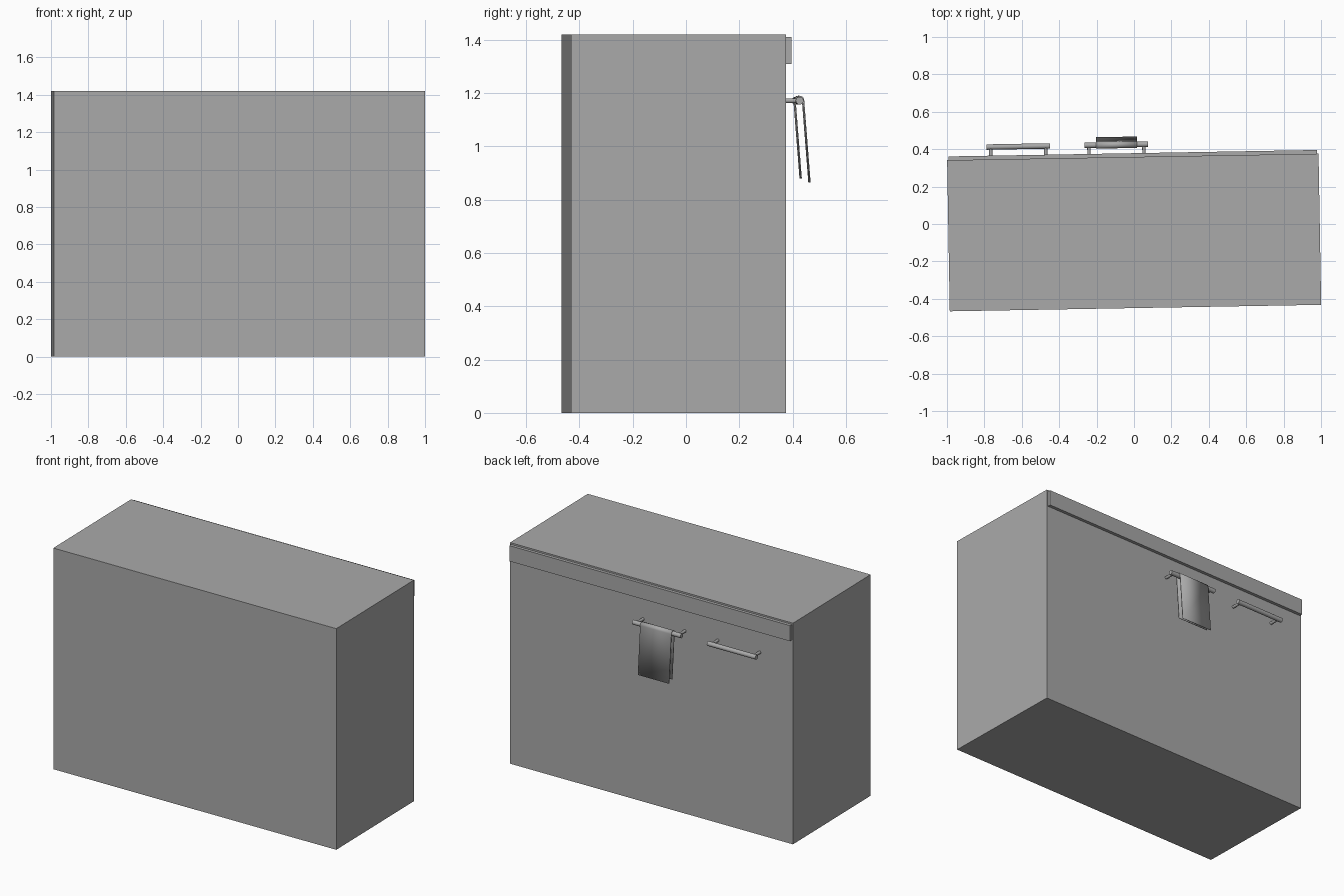
import bpy, bmesh, math
from mathutils import Matrix

cube = bpy.data.objects.get("Cube")
if cube:
    bpy.data.objects.remove(cube, do_unlink=True)

# The whole unit is turned slightly about the vertical axis
TURN = Matrix.Rotation(math.radians(1), 4, 'Z')
WALL = 0.3585   # back plane of the cabinet
BAR_Y, BAR_Z, BAR_R = 0.425, 1.172, 0.0145

grey = bpy.data.materials.new("plain_grey")
grey.use_nodes = True
grey.diffuse_color = (0.4, 0.4, 0.4, 1)
bsdf = grey.node_tree.nodes["Principled BSDF"]
bsdf.inputs["Base Color"].default_value = (0.4, 0.4, 0.4, 1)
bsdf.inputs["Roughness"].default_value = 0.6


def finish(name, bm, smooth=False):
    bm.transform(TURN)
    bmesh.ops.recalc_face_normals(bm, faces=bm.faces)
    mesh = bpy.data.meshes.new(name)
    bm.to_mesh(mesh)
    bm.free()
    mesh.materials.append(grey)
    obj = bpy.data.objects.new(name, mesh)
    bpy.context.collection.objects.link(obj)
    if smooth:
        bpy.ops.object.select_all(action='DESELECT')
        obj.select_set(True)
        bpy.context.view_layer.objects.active = obj
        bpy.ops.object.shade_smooth_by_angle(angle=math.radians(40))
    return obj


def box(name, lo, hi):
    bm = bmesh.new()
    size = [b - a for a, b in zip(lo, hi)]
    mid = [(a + b) / 2 for a, b in zip(lo, hi)]
    bmesh.ops.create_cube(bm, size=1, matrix=Matrix.Translation(mid) @ Matrix.Diagonal((*size, 1)))
    finish(name, bm)


def rod(name, centre, length, radius, axis):
    bm = bmesh.new()
    spin = Matrix.Rotation(math.pi / 2, 4, axis)
    bmesh.ops.create_cone(bm, cap_ends=True, segments=32, radius1=radius, radius2=radius,
                          depth=length, matrix=Matrix.Translation(centre) @ spin)
    finish(name, bm, smooth=True)


# Cabinet block and the trim along its upper back edge
box("cabinet_body", (-0.993, WALL - 0.808, 0), (0.993, WALL, 1.42))
box("back_trim", (-0.985, WALL - 0.002, 1.31), (0.985, WALL + 0.02, 1.41))

# Two rails, each on a pair of posts
for label, x in (("towel", -0.087), ("spare", -0.612)):
    rod(label + "_rail", (x, BAR_Y, BAR_Z), 0.34, BAR_R, 'Y')
    for side, sx in (("left", 1), ("right", -1)):
        rod(f"{label}_rail_post_{side}", (x + sx * 0.147, (WALL + BAR_Y) / 2, BAR_Z),
            BAR_Y - WALL, 0.009, 'X')

# Towel draped over the rail: short inner flap, arc, long outer flap
profile = [(0.432, 0.88)]
for i in range(13):
    a = math.pi * (1 - i / 12)
    profile.append((BAR_Y + 0.016 * math.cos(a), BAR_Z + 0.016 * math.sin(a)))
profile.append((0.465, 0.865))
bm = bmesh.new()
rows = [[bm.verts.new((x, y, z)) for x in (-0.195, 0.023)] for y, z in profile]
for a, b in zip(rows, rows[1:]):
    bm.faces.new((a[0], a[1], b[1], b[0]))
towel = finish("towel", bm, smooth=True)
thick = towel.modifiers.new("thickness", 'SOLIDIFY')
thick.thickness = 0.005
thick.offset = 0
